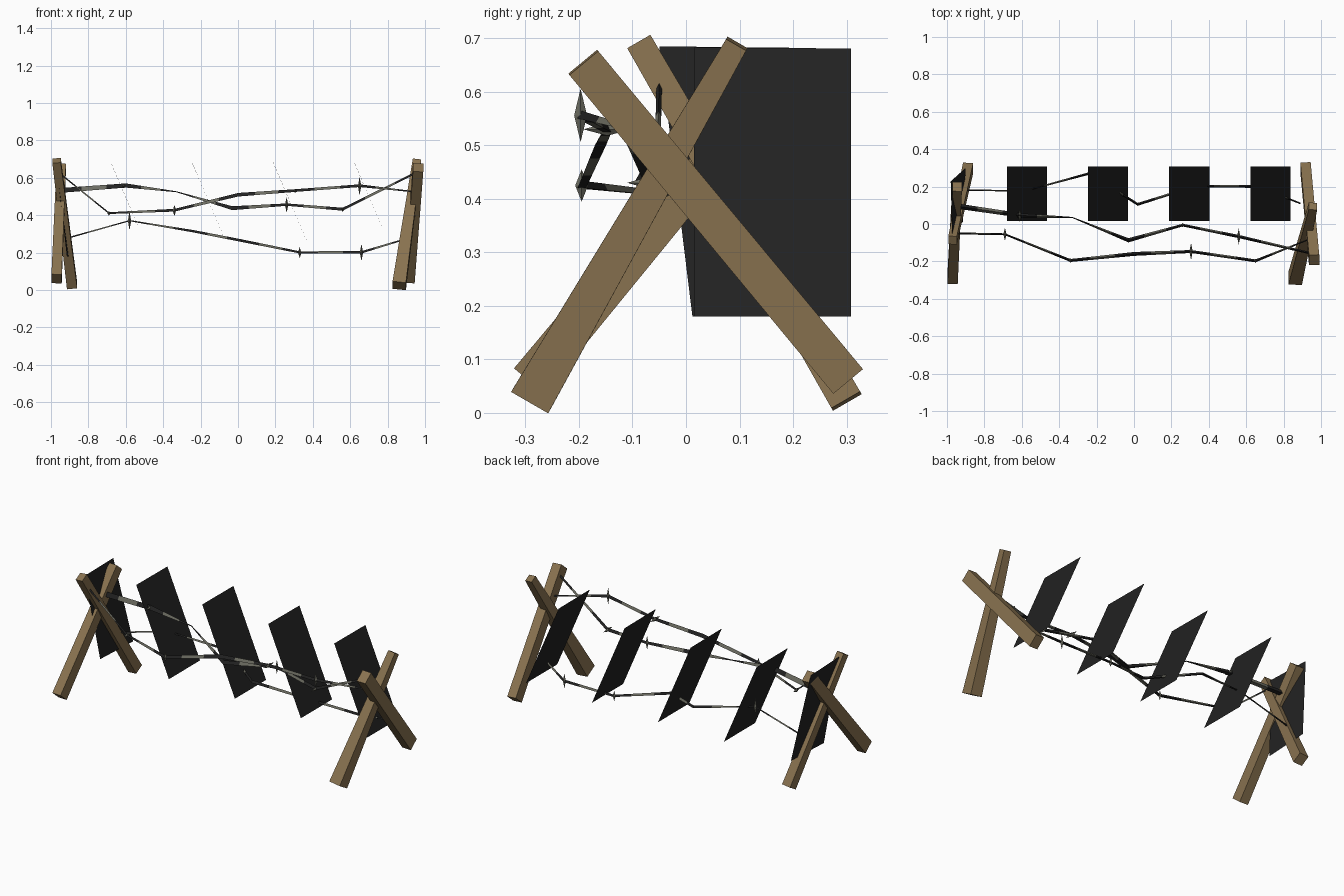
import bpy
from mathutils import Vector


def material(name, rgb):
    m = bpy.data.materials.new(name)
    m.diffuse_color = (*rgb, 1)
    return m


WOOD = material("brown wood", (0.25, 0.17, 0.08))
DARK = material("blackened steel", (0.016, 0.016, 0.016))
GREY = material("worn grey steel", (0.15, 0.15, 0.12))


def make(name, verts, faces, mats, idx=None):
    me = bpy.data.meshes.new(name)
    me.from_pydata([tuple(v) for v in verts], [], faces)
    for m in mats:
        me.materials.append(m)
    if idx:
        for p, i in zip(me.polygons, idx):
            p.material_index = i
    me.update()
    ob = bpy.data.objects.new(name, me)
    bpy.context.collection.objects.link(ob)
    return ob


def post(name, p0, p1, size0, size1):
    """Tapered square beam; sizes are (width along x, width in the lean plane)."""
    p0, p1 = Vector(p0), Vector(p1)
    d = (p1 - p0).normalized()
    u = (Vector((1, 0, 0)) - d * d.x).normalized()
    v = d.cross(u)
    vs = [p + u * (a * s[0] / 2) + v * (b * s[1] / 2)
          for p, s in ((p0, size0), (p1, size1))
          for a, b in ((-1, -1), (1, -1), (1, 1), (-1, 1))]
    fs = [(3, 2, 1, 0), (4, 5, 6, 7)] + [(i, (i + 1) % 4, (i + 1) % 4 + 4, i + 4) for i in range(4)]
    make(name, vs, fs, [WOOD])


# Crossed end posts
post("right_long_post", (0.917, 0.302, 0.06), (0.963, -0.192, 0.655), (0.055, 0.072), (0.055, 0.07))
post("right_tall_post", (0.862, -0.29, 0.023), (0.957, 0.095, 0.69), (0.072, 0.08), (0.045, 0.043))
post("left_tall_post", (-0.887, 0.3, 0.022), (-0.97, -0.087, 0.692), (0.055, 0.062), (0.045, 0.05))
post("left_long_post", (-0.97, -0.292, 0.06), (-0.945, 0.2, 0.655), (0.055, 0.075), (0.05, 0.065))

# Leaning square sheets
for i in range(4):
    x = -0.68 + 0.434 * i
    make("sheet_%d" % (i + 1),
         [(x, 0.015, 0.683), (x, 0.308, 0.681), (x + 0.215, 0.308, 0.18), (x + 0.215, 0.015, 0.18)],
         [(0, 1, 2, 3)], [DARK])
make("end_sheet", [(-0.972, -0.05, 0.685), (-0.98, 0.228, 0.682), (-0.9, 0.3, 0.18), (-0.915, 0.012, 0.18)],
     [(0, 1, 2, 3)], [DARK])


def wire(name, pts, radii):
    """Three-sided strand through the points, grey in the middle of each span."""
    pts = [Vector(p) for p in pts]
    path, rad = [], []
    for i in range(len(pts) - 1):
        for t in (0, 0.3, 0.7):
            path.append(pts[i].lerp(pts[i + 1], t))
            rad.append(radii[i] * (1 - t) + radii[i + 1] * t)
    path.append(pts[-1])
    rad.append(radii[-1])
    vs, fs, idx = [], [], []
    for p, r in zip(path, rad):
        vs += [p + Vector((0, 0, r)), p + Vector((0, -0.87 * r, -r * 0.6)), p + Vector((0, 0.87 * r, -r * 0.6))]
    for s in range(len(path) - 1):
        for k in range(3):
            a, b = s * 3 + k, s * 3 + (k + 1) % 3
            fs.append((a, b, b + 3, a + 3))
            idx.append(1 if s % 3 == 1 else 0)
    make(name, vs, fs, [DARK, GREY], idx)


wire("front_wire", [(-0.95, -0.05, 0.62), (-0.69, -0.055, 0.41), (-0.34, -0.195, 0.425), (0, -0.16, 0.507),
                    (0.305, -0.147, 0.53), (0.65, -0.197, 0.556), (0.94, -0.08, 0.525)],
     [0.006, 0.006, 0.009, 0.012, 0.009, 0.009, 0.004])
wire("middle_wire", [(-0.94, 0.095, 0.53), (-0.6, 0.045, 0.556), (-0.33, 0.035, 0.525), (-0.03, -0.087, 0.435),
                     (0.26, -0.006, 0.455), (0.56, -0.067, 0.43), (0.96, -0.16, 0.63)],
     [0.016, 0.014, 0.003, 0.013, 0.008, 0.01, 0.007])
wire("back_wire", [(-0.9, 0.18, 0.28), (-0.58, 0.178, 0.37), (-0.24, 0.27, 0.313), (0.02, 0.105, 0.262),
                   (0.33, 0.203, 0.2), (0.66, 0.2, 0.2), (0.89, 0.11, 0.27)],
     [0.005, 0.004, 0.008, 0.009, 0.007, 0.008, 0.005])


def barb(i, c, h, axis):
    """Thin diamond spike, long along the given axis."""
    c, e = Vector(c), [0.009, 0.012, 0.012]
    e[axis] = h
    vs = []
    for k in range(3):
        o = Vector((0, 0, 0))
        o[k] = e[k]
        vs += [c + o, c - o]
    fs = [(0, 2, 4), (2, 1, 4), (1, 3, 4), (3, 0, 4), (2, 0, 5), (1, 2, 5), (3, 1, 5), (0, 3, 5)]
    make("barb_%d" % i, vs, fs, [GREY])


# Barbs at the wire bends
BARBS = [((0.65, -0.197, 0.556), 0.05, 2), ((0.26, -0.006, 0.455), 0.042, 2), ((-0.58, 0.178, 0.37), 0.05, 2),
         ((0.33, 0.203, 0.2), 0.03, 2), ((0.66, 0.2, 0.2), 0.045, 2), ((-0.34, -0.195, 0.425), 0.03, 2),
         ((-0.69, -0.055, 0.41), 0.035, 1), ((0.305, -0.147, 0.53), 0.045, 1), ((0.56, -0.067, 0.43), 0.043, 1),
         ((-0.61, 0.045, 0.556), 0.035, 1)]
for i, b in enumerate(BARBS):
    barb(i + 1, *b)
